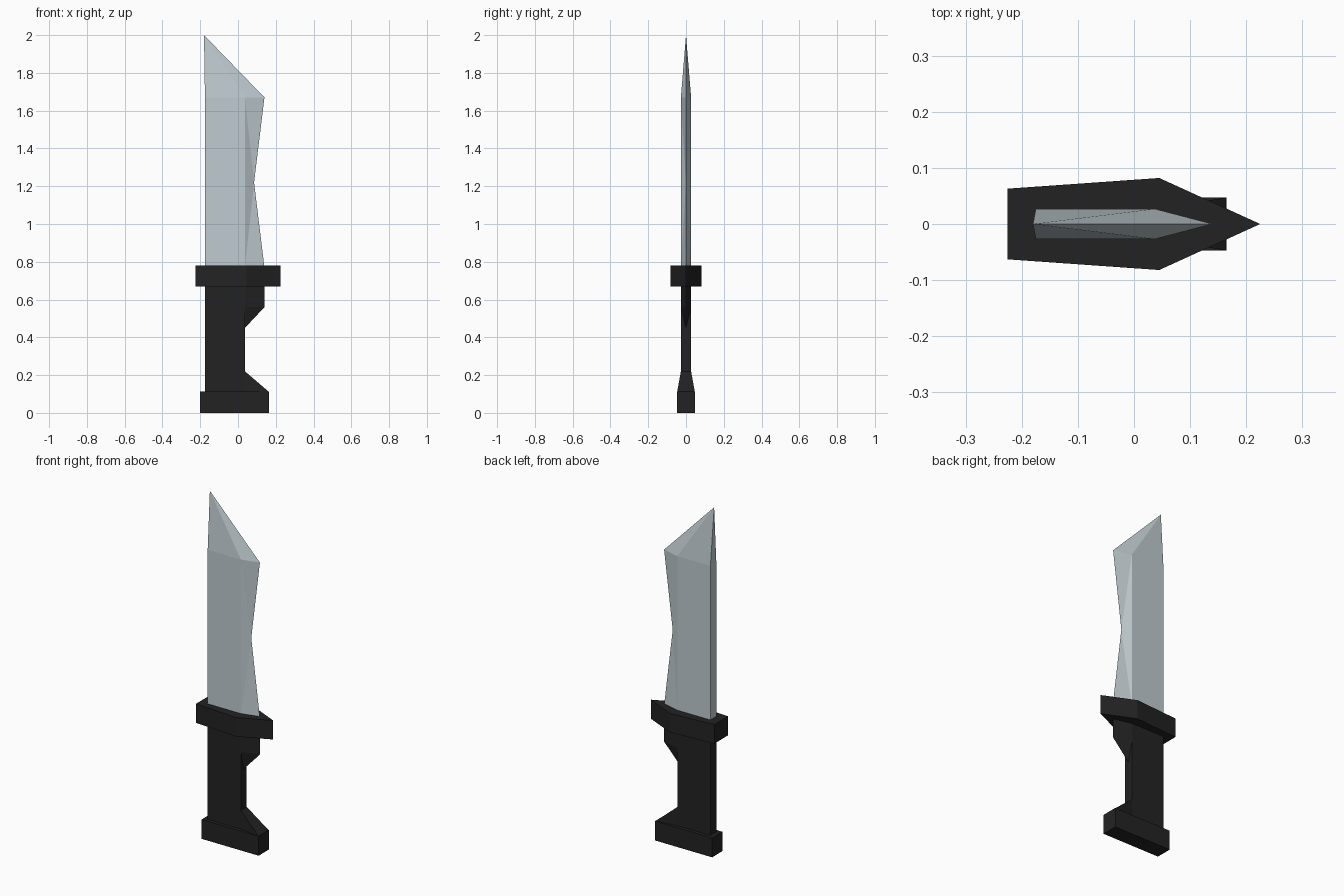
import bpy, bmesh

if "Cube" in bpy.data.objects:
    bpy.data.objects.remove(bpy.data.objects["Cube"])


def material(name, rgb):
    m = bpy.data.materials.new(name)
    m.diffuse_color = (*rgb, 1)
    m.use_nodes = True
    m.node_tree.nodes["Principled BSDF"].inputs["Base Color"].default_value = m.diffuse_color
    return m


steel = material("pale steel", (0.53, 0.60, 0.63))
black = material("black grip", (0.0165, 0.0165, 0.0165))


def loft(name, rings, mat):
    """Skin a stack of (z, outline) rings, merging coincident points."""
    bm = bmesh.new()
    rows = [[bm.verts.new((x, y, z)) for x, y in pts] for z, pts in rings]
    n = len(rows[0])
    for a, b in zip(rows, rows[1:]):
        for i in range(n):
            j = (i + 1) % n
            bm.faces.new((a[i], a[j], b[j], b[i]))
    bm.faces.new(rows[0][::-1])
    bm.faces.new(rows[-1])
    bmesh.ops.remove_doubles(bm, verts=bm.verts[:], dist=1e-4)
    bmesh.ops.triangulate(bm, faces=[f for f in bm.faces if len(f.verts) == 4])
    bmesh.ops.recalc_face_normals(bm, faces=bm.faces[:])
    me = bpy.data.meshes.new(name)
    bm.to_mesh(me)
    bm.free()
    me.materials.append(mat)
    ob = bpy.data.objects.new(name, me)
    bpy.context.collection.objects.link(ob)
    return ob


def mirrored(half):
    """Close an outline given on the -y side by mirroring it to +y."""
    return half + [(x, -y) for x, y in reversed(half)]


SPINE, RIDGE, T = -0.175, 0.037, 0.027


def section(edge, w=0.0):
    """Flat-sided section with its cutting side at x = edge, half width w."""
    return mirrored([(SPINE, -T), (RIDGE, -T), (edge, -w)])


# blade: waisted edge, slanted tip
loft("blade", [
    (0.77, section(0.14)),
    (1.22, section(0.085)),
    (1.67, section(0.14)),
    (2.00, mirrored([(-0.18, 0)] * 3)),
], steel)

# guard: pointed plate
guard = mirrored([(-0.225, -0.063), (0.045, -0.082), (0.225, 0)])
loft("guard", [(0.67, guard), (0.78, guard)], black)

# handle: bevelled at the top, flat grip, flaring toward the pommel
loft("handle", [
    (0.11, section(0.165, 0.047)),
    (0.22, section(RIDGE, T)),
    (0.45, section(RIDGE)),
    (0.56, section(0.14)),
    (0.68, section(0.14)),
], black)

# pommel block
pommel = mirrored([(-0.20, -0.047), (0.165, -0.047)])
loft("pommel", [(0, pommel), (0.112, pommel)], black)
